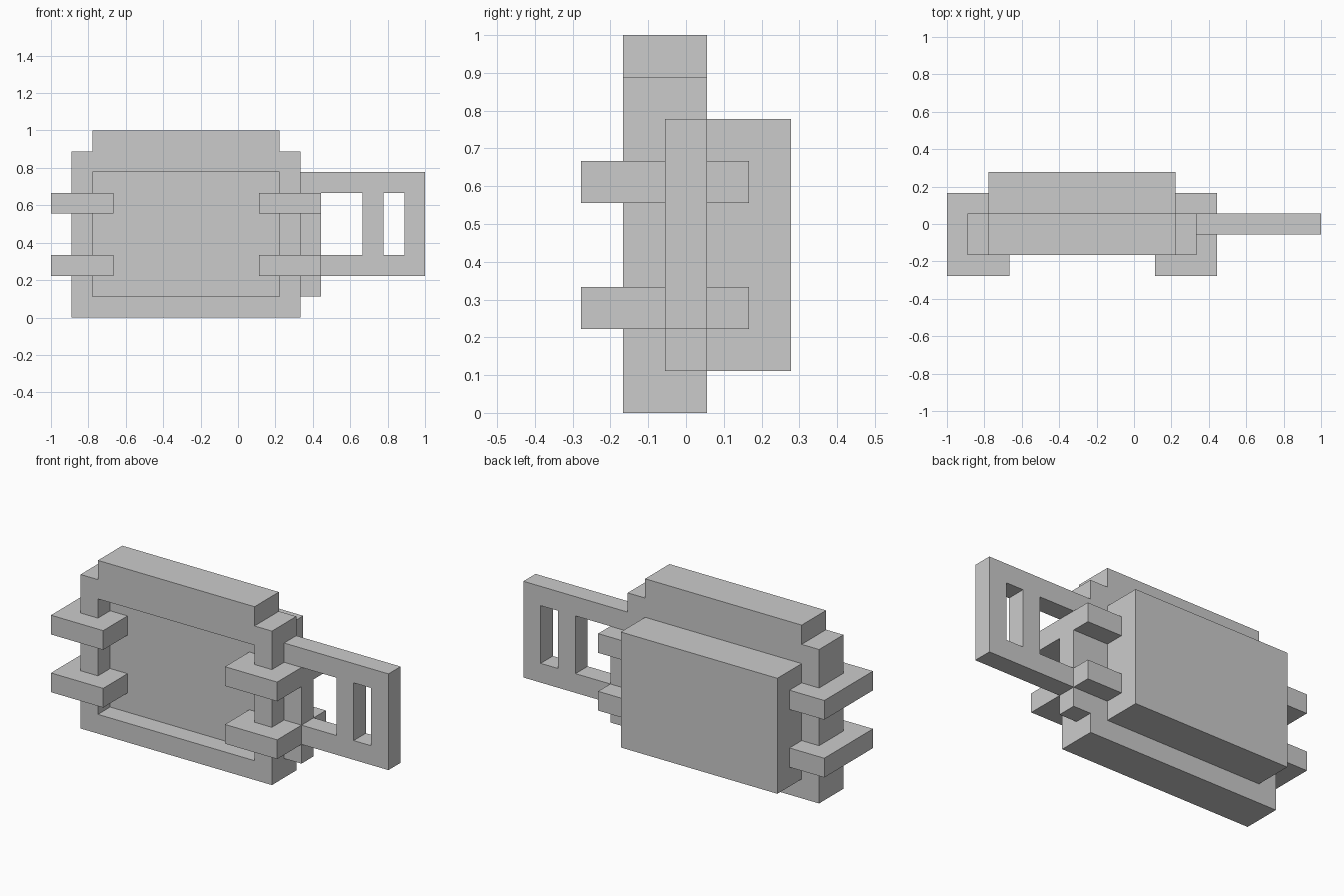
import bpy
from math import radians
from mathutils import Matrix

if "Cube" in bpy.data.objects:
    bpy.data.objects.remove(bpy.data.objects["Cube"])

U = 1 / 9  # the model sits on a grid of ninths


def rect(x0, x1, y0, y1):
    return [(x0, y0), (x1, y0), (x1, y1), (x0, y1)]


def plate(name, loops, lo, hi, upright=True):
    """Extrude outline loops (first outer, rest holes), along y if upright, else along z."""
    curve = bpy.data.curves.new(name, 'CURVE')
    curve.dimensions = '2D'
    curve.fill_mode = 'BOTH'
    curve.extrude = (hi - lo) / 2 * U
    for pts in loops:
        s = curve.splines.new('POLY')
        s.points.add(len(pts) - 1)
        for p, (a, b) in zip(s.points, pts):
            p.co = (a * U, b * U, 0, 1)
        s.use_cyclic_u = True
    helper = bpy.data.objects.new(name + "_outline", curve)
    mesh = bpy.data.meshes.new_from_object(helper)
    bpy.data.objects.remove(helper)
    mid = (lo + hi) / 2 * U
    if upright:
        mesh.transform(Matrix.Translation((0, mid, 0)) @ Matrix.Rotation(radians(90), 4, 'X'))
    else:
        mesh.transform(Matrix.Translation((0, 0, mid)))
    mesh.shade_flat()
    mesh.name = name
    ob = bpy.data.objects.new(name, mesh)
    bpy.context.collection.objects.link(ob)
    return ob


# Stepped frame around an open window
plate("frame", [[(-8, 0), (3, 0), (3, 8), (2, 8), (2, 9), (-7, 9), (-7, 8), (-8, 8)],
                rect(-7, 2, 1, 7)], -1.5, 0.5)

# Thick block set into the window and standing out at the back
plate("back_block", [rect(-7, 2, 1, 7)], -0.5, 2.5)

# Thin side bracket with two slots and a tab below
plate("side_bracket", [[(3, 1), (4, 1), (4, 2), (9, 2), (9, 7), (3, 7)],
                       rect(4, 6, 3, 6), rect(7, 8, 3, 6)], -0.5, 0.5)

# Clamps hooked around the frame posts, mirrored about the frame centre
clamp = [(-9, -2.5), (-6, -2.5), (-6, -0.5), (-7, -0.5), (-7, -1.5), (-8, -1.5),
         (-8, 0.5), (-7, 0.5), (-7, 1.5), (-9, 1.5)]
mirrored = [(-5 - x, y) for x, y in reversed(clamp)]
for side, pts in (("left", clamp), ("right", mirrored)):
    for level, z in (("lower", 2), ("upper", 5)):
        plate(f"{side}_{level}_clamp", [pts], z, z + 1, upright=False)
